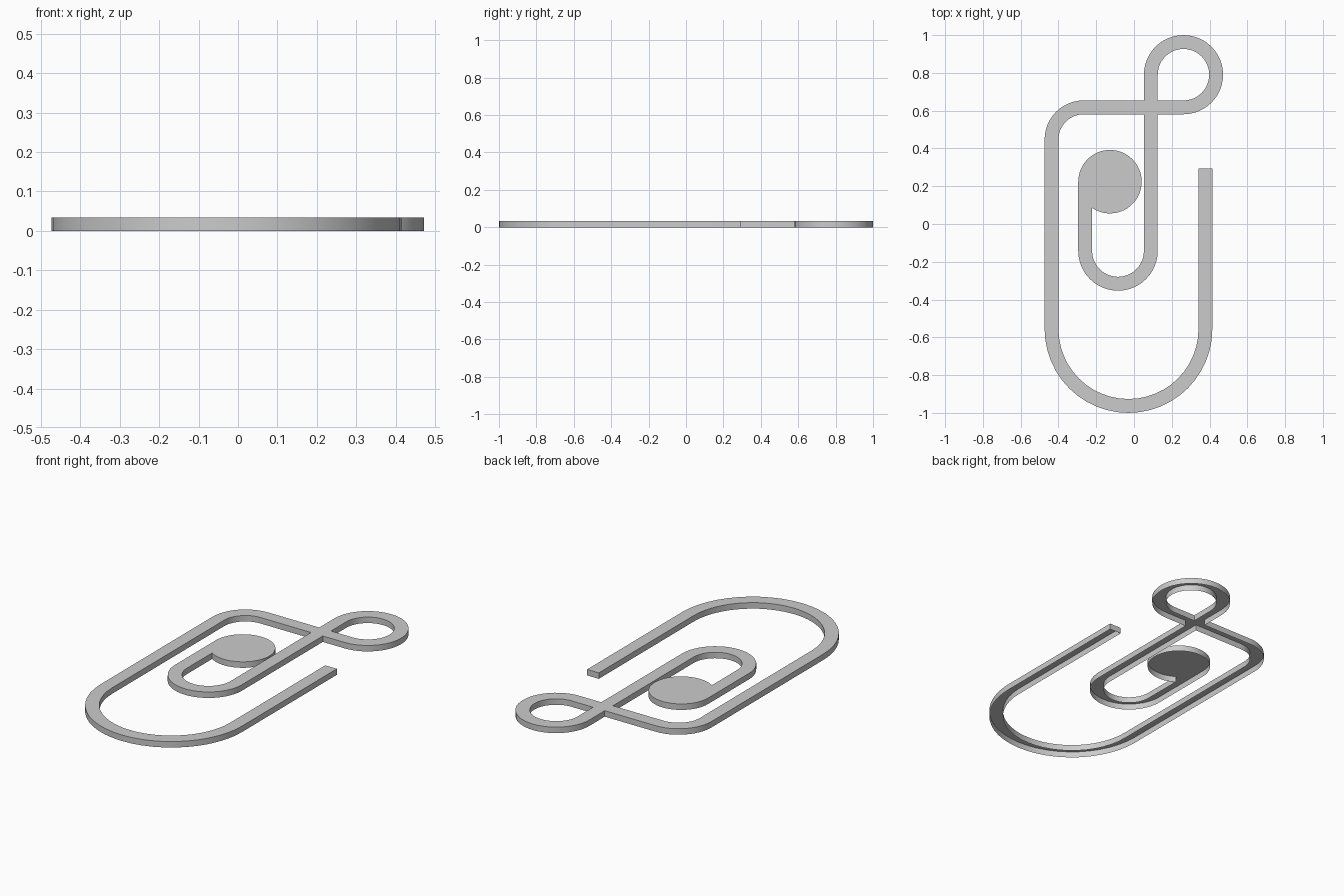
import bpy, bmesh
from math import cos, sin, acos, radians, degrees

if "Cube" in bpy.data.objects:
    bpy.data.objects.remove(bpy.data.objects["Cube"])

W = 0.0367           # half width of the flat wire
T = 0.034            # thickness
TIP = 0.295          # end of the free leg
SIDE, LEG = -0.4366, 0.378     # centre lines of the outer legs
STEM, HOOK = 0.089, -0.2585    # centre lines of the inner legs
BAR = 0.6175                   # centre line of the horizontal bar

def arc(cx, cy, r, a0, a1):
    n = max(4, round(abs(a1 - a0) / 7.5))
    return [(cx + r * cos(radians(a0 + (a1 - a0) * i / n)),
             cy + r * sin(radians(a0 + (a1 - a0) * i / n))) for i in range(n + 1)]

big_r = (LEG - SIDE) / 2
big = ((LEG + SIDE) / 2, -1 + big_r + W)          # large bottom bend
small_r = (STEM - HOOK) / 2
small = ((STEM + HOOK) / 2, -0.353 + small_r + W)  # small inner bend
cor_r = 0.17
corner = (SIDE + cor_r, BAR - cor_r)              # top left bend
loop_r = (1 - W - BAR) / 2
loop = (STEM + loop_r, BAR + loop_r)              # top right loop
disc_r = 0.168
disc = (HOOK - W + disc_r, 0.224)                 # round end pad
hook_ang = -degrees(acos((HOOK + W - disc[0]) / disc_r))  # pad meets the hook

# Outline of the merged wire, with one hole for the loop
outline = [(LEG + W, TIP)]
outline += arc(*big, big_r + W, 0, -180)
outline += arc(*corner, cor_r + W, 180, 90)
outline += [(STEM - W, BAR + W)]
outline += arc(*loop, loop_r + W, 180, -90)
outline += [(STEM + W, BAR - W)]
outline += arc(*small, small_r + W, 0, -180)
outline += arc(*disc, disc_r, 180, hook_ang)
outline += arc(*small, small_r - W, -180, 0)
outline += [(STEM - W, BAR - W)]
outline += arc(*corner, cor_r - W, 90, 180)
outline += arc(*big, big_r - W, -180, 0)
outline += [(LEG - W, TIP)]
hole = [(STEM + W, BAR + W)] + arc(*loop, loop_r - W, -90, 180)

# Filled and extruded flat curve
curve = bpy.data.curves.new("paper_clip", 'CURVE')
curve.dimensions = '2D'
curve.fill_mode = 'BOTH'
curve.extrude = T / 2
for pts in (outline, hole):
    s = curve.splines.new('POLY')
    s.points.add(len(pts) - 1)
    for p, (x, y) in zip(s.points, pts):
        p.co = (x, y, 0, 1)
    s.use_cyclic_u = True
clip = bpy.data.objects.new("paper_clip", curve)
bpy.context.collection.objects.link(clip)
bpy.context.view_layer.objects.active = clip
clip.select_set(True)
bpy.ops.object.convert(target='MESH')
clip = bpy.context.view_layer.objects.active

# Weld caps to walls, rest on the ground, and leave the underside open
bm = bmesh.new()
bm.from_mesh(clip.data)
bmesh.ops.remove_doubles(bm, verts=bm.verts, dist=0.0005)
bmesh.ops.translate(bm, verts=bm.verts, vec=(0, 0, T / 2))
bmesh.ops.recalc_face_normals(bm, faces=bm.faces)
under = [f for f in bm.faces if all(v.co.z < T / 2 for v in f.verts)]
bmesh.ops.delete(bm, geom=under, context='FACES')
bm.to_mesh(clip.data)
bm.free()
bpy.ops.object.shade_smooth_by_angle(angle=radians(30))
